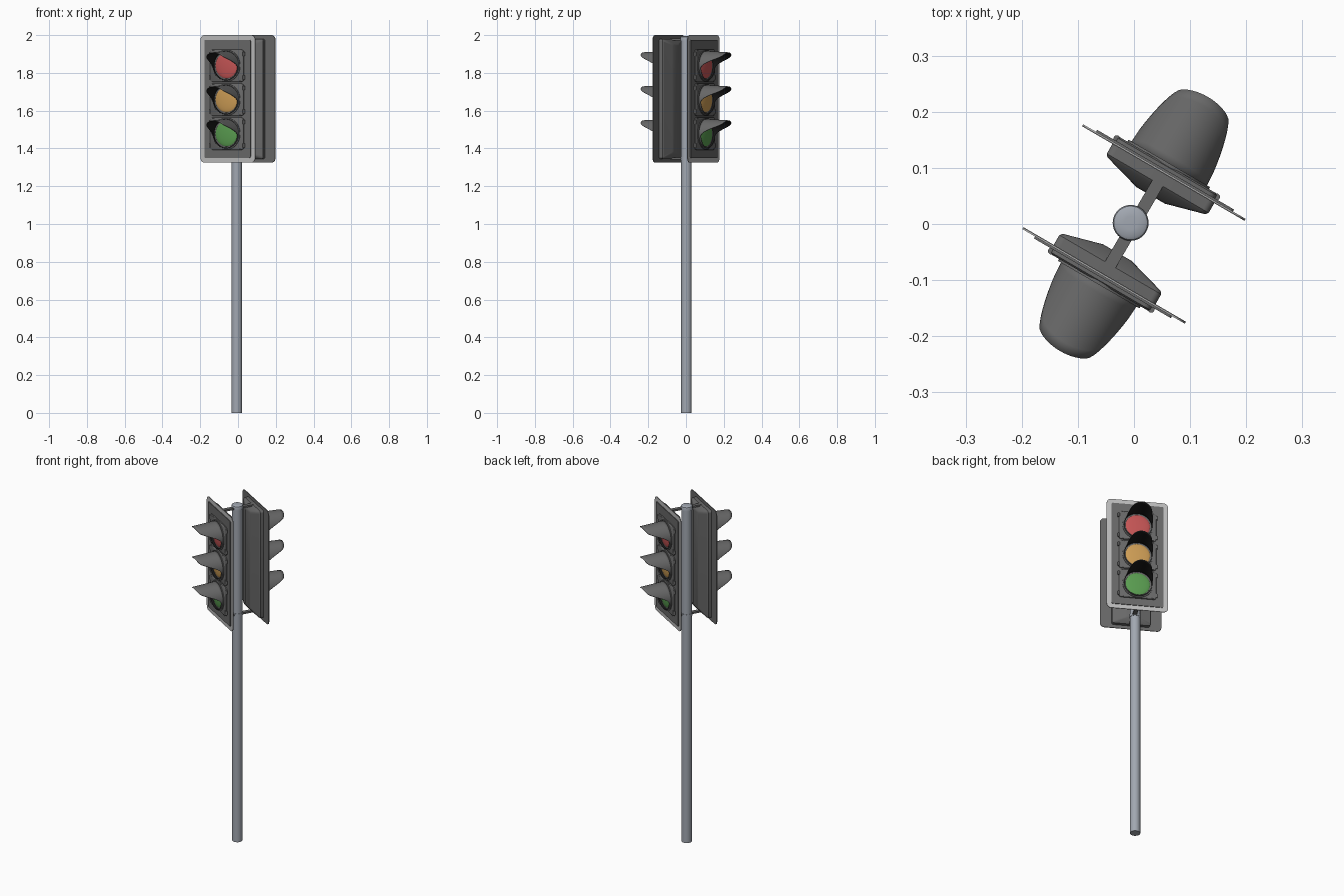
import bpy, bmesh
from math import sin, cos, pi, radians
from mathutils import Matrix

if "Cube" in bpy.data.objects:
    bpy.data.objects.remove(bpy.data.objects["Cube"])

ZC = 1.6625                      # mid height of the signal heads
POLE = (-0.006, 0.002)


def mat(name, r, g, b):
    m = bpy.data.materials.new(name)
    m.diffuse_color = (r, g, b, 1)
    m.use_nodes = True
    m.node_tree.nodes["Principled BSDF"].inputs["Base Color"].default_value = m.diffuse_color
    return m


DARK = mat("dark_grey", 0.14, 0.14, 0.14)
BLACK = mat("visor_black", 0.01, 0.01, 0.01)
LIGHT = mat("border_grey", 0.5, 0.5, 0.5)
STEEL = mat("pole_steel", 0.36, 0.39, 0.44)
LENSES = [("red", mat("red", 0.55, 0.09, 0.09), 1.838),
          ("amber", mat("amber", 0.6, 0.33, 0.09), 1.658),
          ("green", mat("green", 0.1, 0.33, 0.08), 1.478)]


def finish(name, bm, material, rot=0.0, recalc=True):
    if recalc:
        bmesh.ops.recalc_face_normals(bm, faces=bm.faces)
    me = bpy.data.meshes.new(name)
    bm.to_mesh(me)
    bm.free()
    me.materials.append(material)
    me.shade_smooth()
    me.set_sharp_from_angle(angle=radians(32))
    ob = bpy.data.objects.new(name, me)
    ob.rotation_euler.z = rot
    bpy.context.collection.objects.link(ob)
    return ob


def skin(bm, rings):
    """Join closed rings of points and cap both ends."""
    rings = [[bm.verts.new(p) for p in ring] for ring in rings]
    n = len(rings[0])
    for a, b in zip(rings, rings[1:]):
        for i in range(n):
            bm.faces.new((a[i], a[(i + 1) % n], b[(i + 1) % n], b[i]))
    bm.faces.new(rings[0])
    bm.faces.new(rings[-1])


def rounded(y, hw, hh, r, zc):
    """Rounded rectangle ring in the xz plane at depth y."""
    pts = []
    for k, (sx, sz) in enumerate(((1, 1), (-1, 1), (-1, -1), (1, -1))):
        for s in range(6):
            a = k * pi / 2 + s * pi / 10
            pts.append((sx * (hw - r) + r * cos(a), y, zc + sz * (hh - r) + r * sin(a)))
    return pts


def slab(name, sections, material, rot, zc=ZC):
    bm = bmesh.new()
    skin(bm, [rounded(y, hw, hh, r, zc) for y, hw, hh, r in sections])
    return finish(name, bm, material, rot)


def lathe_z(name, profile, material, n=32):
    """Turned part around the pole axis, profile of (radius, z)."""
    bm = bmesh.new()
    skin(bm, [[(POLE[0] + r * cos(2 * pi * i / n), POLE[1] + r * sin(2 * pi * i / n), z)
               for i in range(n)] for r, z in profile])
    return finish(name, bm, material)


def visor(name, zc, rot):
    """Cut-away tube: long hood above, short collar below."""
    bm = bmesh.new()
    n, m, d0 = 64, 8, 0.120
    grid = []
    for i in range(n):
        a = 2 * pi * i / n
        t = abs(a if a <= pi else 2 * pi - a)
        f = min(max((t - radians(38)) / radians(62), 0), 1)
        f = f * f * (3 - 2 * f)
        top = 0.262 - 0.011 * min(t / radians(40), 1) ** 2
        d1 = top * (1 - f) + 0.134 * f
        col = []
        for j in range(m + 1):
            d = d0 + (d1 - d0) * j / m
            r = 0.078 - 0.05 * (d - d0)
            col.append(bm.verts.new((r * sin(a), -d, zc + r * cos(a))))
        grid.append(col)
    for i in range(n):
        a, b = grid[i], grid[(i + 1) % n]
        for j in range(m):
            bm.faces.new((a[j], a[j + 1], b[j + 1], b[j]))
    ob = finish(name, bm, DARK, rot, recalc=False)
    ob.data.materials.append(BLACK)
    s = ob.modifiers.new("wall", 'SOLIDIFY')
    s.thickness, s.offset, s.material_offset = 0.003, -1, 1


def head(side, rot):
    # back housing with tapered rear
    slab(side + "_housing", [(-0.106, 0.105, 0.318, 0.012), (-0.084, 0.105, 0.318, 0.012),
                             (-0.079, 0.101, 0.314, 0.012), (-0.062, 0.040, 0.292, 0.012),
                             (-0.059, 0.030, 0.285, 0.012)], DARK, rot)
    # backing board, light border and inner panel
    slab(side + "_backing_board", [(-0.104, 0.1675, 0.3375, 0.025),
                                   (-0.106, 0.1675, 0.3375, 0.025)], DARK, rot)
    slab(side + "_light_border", [(-0.106, 0.1675, 0.3375, 0.025),
                                  (-0.108, 0.1675, 0.3375, 0.025)], LIGHT, rot)
    slab(side + "_inner_panel", [(-0.107, 0.141, 0.312, 0.006),
                                 (-0.112, 0.141, 0.312, 0.006)], DARK, rot)
    for colour, lens_mat, z in LENSES:
        tag = side + "_" + colour
        # door with stepped edge
        slab(tag + "_door", [(-0.110, 0.102, 0.085, 0.014), (-0.118, 0.102, 0.085, 0.014),
                             (-0.121, 0.098, 0.081, 0.012)], DARK, rot, z)
        # corner hinges and latches
        bm = bmesh.new()
        for sx in (-1, 1):
            for sz in (-1, 1):
                bmesh.ops.create_cone(bm, cap_ends=True, segments=12, radius1=0.006,
                                      radius2=0.006, depth=0.022,
                                      matrix=Matrix.Translation((sx * 0.103, -0.116, z + sz * 0.062)))
        finish(tag + "_hinges", bm, DARK, rot)
        # collar ring, lens and visor
        bm = bmesh.new()
        n = 48
        prof = [(0.084, -0.119), (0.084, -0.125), (0.077, -0.125), (0.077, -0.119)]
        rings = [[bm.verts.new((r * cos(2 * pi * i / n), y, z + r * sin(2 * pi * i / n)))
                  for i in range(n)] for r, y in prof]
        for a, b in zip(rings, rings[1:] + rings[:1]):
            for i in range(n):
                k = (i + 1) % n
                bm.faces.new((a[i], a[k], b[k], b[i]))
        finish(tag + "_collar", bm, DARK, rot)
        bm = bmesh.new()
        bmesh.ops.create_uvsphere(bm, u_segments=40, v_segments=20, radius=0.068,
                                  matrix=Matrix.Translation((0, -0.119, z)) @ Matrix.Diagonal((1, 0.16, 1, 1)))
        finish(tag + "_lens", bm, lens_mat, rot)
        visor(tag + "_visor", z, rot)
    # bracket arms reaching from the pole to the housing
    for label, z in (("upper", 1.977), ("lower", 1.347)):
        bm = bmesh.new()
        bmesh.ops.create_cube(bm, size=1, matrix=Matrix.Translation((0, -0.05, z))
                              @ Matrix.Diagonal((0.022, 0.08, 0.010, 1)))
        finish(side + "_" + label + "_arm", bm, DARK, rot)


# two heads back to back, turned off axis
head("front", radians(-30.2))
head("rear", radians(149.8))

# pole, rounded cap and clamp bands
lathe_z("pole", [(0.028, 0), (0.028, 1.98)], STEEL)
lathe_z("pole_cap", [(0.032, 1.970), (0.032, 1.986), (0.030, 1.991), (0.025, 1.994), (0.012, 1.995)], STEEL)
lathe_z("lower_band", [(0.030, 1.338), (0.030, 1.356)], STEEL)
